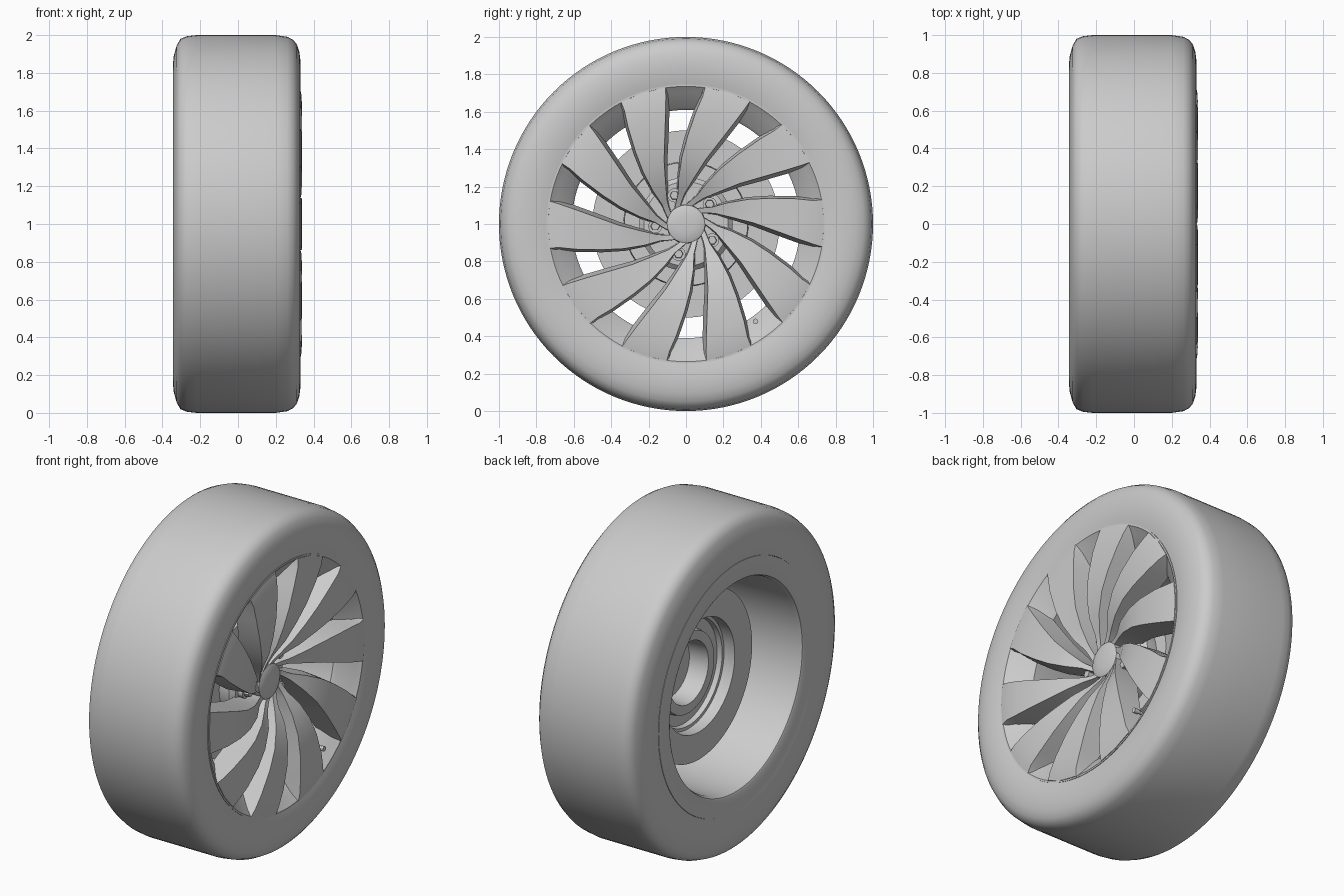
import bpy, bmesh
from math import cos, sin, radians, pi
from mathutils import Matrix

if "Cube" in bpy.data.objects:
    bpy.data.objects.remove(bpy.data.objects["Cube"])

AXLE_Z = 1.0


def finish(name, bm, angle=30):
    bmesh.ops.recalc_face_normals(bm, faces=bm.faces)
    mesh = bpy.data.meshes.new(name)
    bm.to_mesh(mesh)
    bm.free()
    ob = bpy.data.objects.new(name, mesh)
    bpy.context.collection.objects.link(ob)
    bpy.ops.object.select_all(action='DESELECT')
    bpy.context.view_layer.objects.active = ob
    ob.select_set(True)
    bpy.ops.object.shade_smooth_by_angle(angle=radians(angle))
    return ob


def point(x, r, a):
    return (x, r * cos(a), AXLE_Z + r * sin(a))


def lathe(name, profile, seg=96, angle=30):
    """Revolve a closed (x, radius) profile about the axle."""
    bm = bmesh.new()
    rings = []
    for x, r in profile:
        if r == 0:
            rings.append([bm.verts.new(point(x, 0, 0))] * seg)
        else:
            rings.append([bm.verts.new(point(x, r, 2 * pi * i / seg)) for i in range(seg)])
    for k, a in enumerate(rings):
        b = rings[(k + 1) % len(rings)]
        for i in range(seg):
            j = (i + 1) % seg
            vs = list(dict.fromkeys([a[i], a[j], b[j], b[i]]))
            if len(vs) > 2:
                bm.faces.new(vs)
    return finish(name, bm, angle)


def cylinder(name, r, length, loc, sides=24, r2=None):
    bm = bmesh.new()
    mat = Matrix.Translation(loc) @ Matrix.Rotation(pi / 2, 4, 'Y')
    bmesh.ops.create_cone(bm, cap_ends=True, segments=sides, radius1=r,
                          radius2=r if r2 is None else r2, depth=length, matrix=mat)
    return finish(name, bm)


# Tyre with rounded shoulders
lathe("tyre", [
    (0.318, 0.743), (0.326, 0.78), (0.331, 0.83), (0.330, 0.87), (0.325, 0.91),
    (0.312, 0.95), (0.292, 0.975), (0.262, 0.991), (0.20, 1.0), (0, 1.0),
    (-0.22, 1.0), (-0.27, 0.994), (-0.305, 0.98), (-0.325, 0.945), (-0.340, 0.89),
    (-0.345, 0.84), (-0.342, 0.78), (-0.336, 0.743)], 128, 40)

# Rim barrel: sloped front lip, straight bore, flat rear flange
lathe("rim_barrel", [
    (0.322, 0.746), (0.322, 0.736), (0.295, 0.705), (0.235, 0.625), (0.215, 0.61),
    (-0.31, 0.62), (-0.333, 0.63), (-0.338, 0.64), (-0.338, 0.742), (-0.25, 0.742),
    (-0.22, 0.69), (0.18, 0.69), (0.24, 0.742)], 128)

# Brake disc with a stepped hat
lathe("brake_disc", [
    (-0.09, 0.50), (-0.045, 0.50), (-0.045, 0.335), (0.05, 0.33), (0.05, 0.20),
    (0.01, 0.20), (0.01, 0.31), (-0.02, 0.315), (-0.02, 0.335), (-0.09, 0.335)])

# Wheel hub with open rear bore
lathe("wheel_hub", [
    (0.14, 0), (0.14, 0.225), (0.115, 0.25), (0.03, 0.25), (-0.02, 0.24),
    (-0.02, 0.185), (0.10, 0.175), (0.10, 0)])

# Domed centre cap
lathe("centre_cap", [
    (0.224, 0), (0.222, 0.05), (0.217, 0.085), (0.210, 0.101), (0.198, 0.105),
    (0.12, 0.105), (0.12, 0)], 48)

# Ten swept blades: radius, clockwise edge, counter-clockwise edge, front x, back x
STATIONS = [
    (0.100, 36, 56, 0.210, 0.10), (0.130, 27, 42, 0.222, 0.10),
    (0.165, 20, 33, 0.240, 0.11), (0.250, 8, 27, 0.285, 0.14),
    (0.360, 1, 21.5, 0.318, 0.175), (0.470, -4, 17, 0.335, 0.20),
    (0.600, -7.5, 13, 0.340, 0.215), (0.690, -9, 10.5, 0.336, 0.25),
    (0.738, -9.5, 10, 0.326, 0.29)]


def blade(base):
    bm = bmesh.new()
    rows = []
    for r, lo, hi, xf, xb in STATIONS:
        mid = (lo + hi) / 2
        draft = min(3.0, 1.2 / r)
        ring = [(xf, lo), (xf, mid), (xf, hi), (xb, hi + draft * 0.7),
                (xb, mid), (xb, lo - draft)]
        rows.append([bm.verts.new(point(x, r, radians(base + a))) for x, a in ring])
    for a, b in zip(rows, rows[1:]):
        for i in range(6):
            j = (i + 1) % 6
            bm.faces.new((a[i], a[j], b[j], b[i]))
    bm.faces.new(rows[0])
    bm.faces.new(rows[-1])
    return finish("blade", bm, 35)


for k in range(10):
    blade(36 * k)

# Five wheel bolts with hex heads on round seats
for k in range(5):
    a = radians(40 + 72 * k)
    cylinder("bolt_seat", 0.037, 0.04, point(0.15, 0.165, a))
    cylinder("bolt_head", 0.026, 0.04, point(0.18, 0.165, a), 6, 0.023)

# Valve stem
va = radians(-54.5)
cylinder("valve_stem", 0.010, 0.08, point(0.26, 0.64, va), 12)
cylinder("valve_cap", 0.015, 0.03, point(0.30, 0.64, va), 12)
